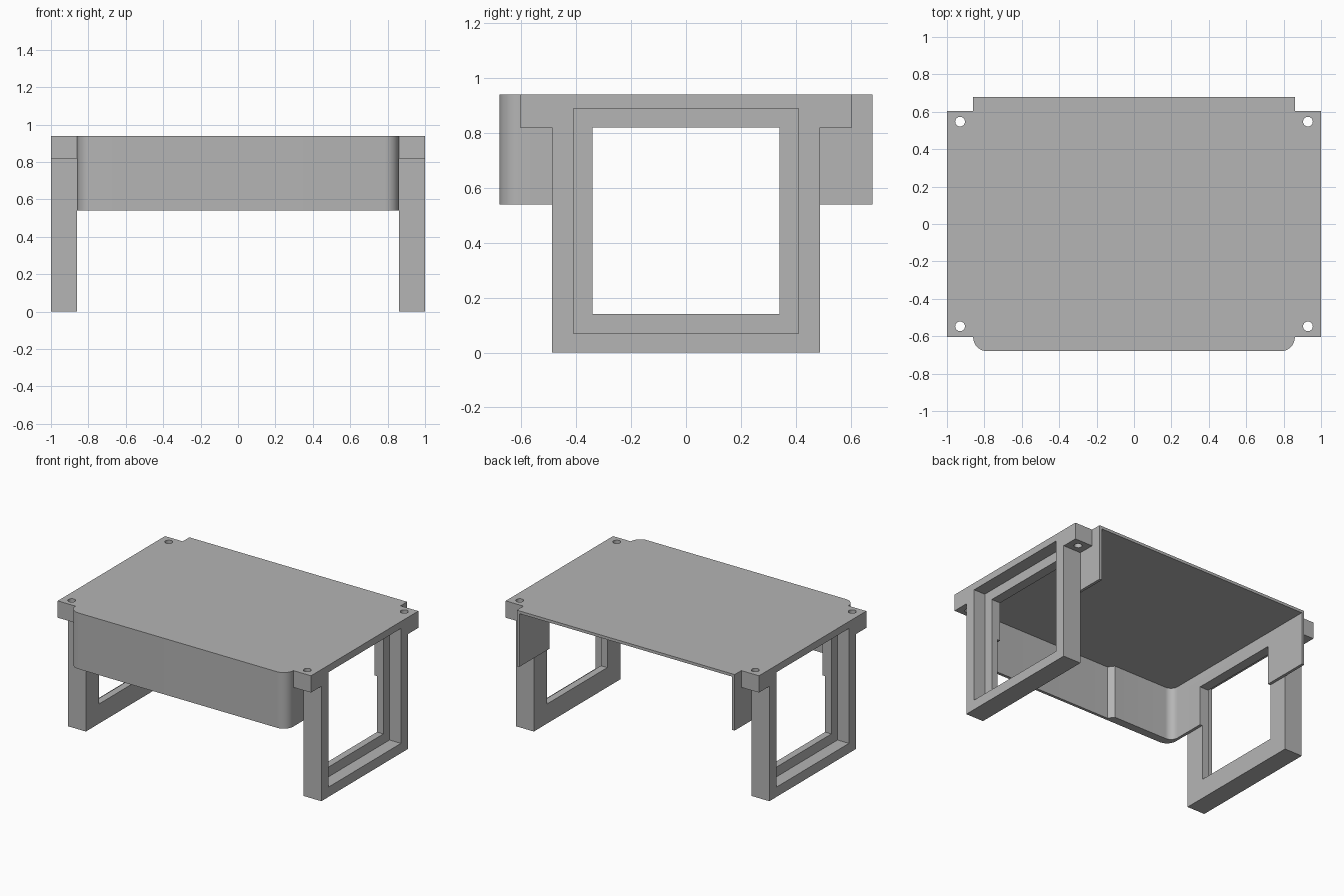
import bpy, bmesh, math
from mathutils import Vector

cube = bpy.data.objects.get("Cube")
if cube:
    bpy.data.objects.remove(cube, do_unlink=True)

grey = bpy.data.materials.new("plain_grey")
grey.use_nodes = True
colour = (0.46, 0.46, 0.46, 1)
grey.diffuse_color = colour
grey.node_tree.nodes["Principled BSDF"].inputs["Base Color"].default_value = colour


def prism(name, outline, start, depth, axis="z"):
    """Extrude a flat outline along z, or a (y, z) outline along x."""
    bm = bmesh.new()
    if axis == "z":
        points = [(a, b, start) for a, b in outline]
        step = Vector((0, 0, depth))
    else:
        points = [(start, a, b) for a, b in outline]
        step = Vector((depth, 0, 0))
    face = bm.faces.new([bm.verts.new(p) for p in points])
    result = bmesh.ops.extrude_face_region(bm, geom=[face])
    top = [v for v in result["geom"] if isinstance(v, bmesh.types.BMVert)]
    bmesh.ops.translate(bm, verts=top, vec=step)
    bmesh.ops.recalc_face_normals(bm, faces=bm.faces)
    mesh = bpy.data.meshes.new(name)
    bm.to_mesh(mesh)
    bm.free()
    mesh.materials.append(grey)
    obj = bpy.data.objects.new(name, mesh)
    bpy.context.collection.objects.link(obj)
    return obj


def arc(cx, cy, r, start, end, steps=10):
    angles = [math.radians(start + (end - start) * i / steps) for i in range(steps + 1)]
    return [(cx + r * math.cos(a), cy + r * math.sin(a)) for a in angles]


def rect(a0, a1, b0, b1):
    return [(a0, b0), (a1, b0), (a1, b1), (a0, b1)]


def cut(obj, cutters):
    """Subtract each cutter, bake the result and remove the cutters."""
    for cutter in cutters:
        cutter.hide_render = True
        mod = obj.modifiers.new("cut", "BOOLEAN")
        mod.operation = "DIFFERENCE"
        mod.solver = "EXACT"
        mod.object = cutter
    graph = bpy.context.evaluated_depsgraph_get()
    baked = bpy.data.meshes.new_from_object(obj.evaluated_get(graph))
    obj.modifiers.clear()
    obj.data = baked
    for cutter in cutters:
        bpy.data.objects.remove(cutter, do_unlink=True)


def smooth(obj):
    bpy.ops.object.select_all(action="DESELECT")
    obj.select_set(True)
    bpy.context.view_layer.objects.active = obj
    bpy.ops.object.shade_smooth_by_angle(angle=math.radians(30))


TOP, LOW, LEDGE = 0.94, 0.54, 0.82
SIDE, DEPTH, WALL = 0.86, 0.68, 0.02

# Hood: top plate with front and side walls, open below and behind
r = 0.075
outer = (arc(r - SIDE, r - DEPTH, r, 180, 270)
         + arc(SIDE - r, r - DEPTH, r, 270, 360)
         + [(SIDE, DEPTH), (-SIDE, DEPTH)])
hood = prism("hood", outer, LOW, TOP - LOW)

# Hollow, with a thicker stretch of front wall on the right
ri, x_in, y_in, y_pad = r - WALL, SIDE - WALL, WALL - DEPTH, -0.62
hollow = (arc(ri - x_in, y_pad + ri, ri, 180, 270)
          + [(-0.36, y_pad), (-0.33, y_in)]
          + arc(x_in - ri, y_in + ri, ri, 270, 360)
          + [(x_in, 0.8), (-x_in, 0.8)])
cut(hood, [
    prism("hood_hollow", hollow, LOW - 0.1, TOP - WALL - LOW + 0.1),
    prism("hood_window", rect(-0.34, 0.34, 0.14, LEDGE), -1.2, 2.4, "x"),
])
smooth(hood)

# Side frames: leg frame, overhanging tabs, stepped window and screw holes
leg, tab = 0.488, 0.605
t_shape = [(-leg, 0), (leg, 0), (leg, LEDGE), (tab, LEDGE),
           (tab, TOP), (-tab, TOP), (-tab, LEDGE), (-leg, LEDGE)]
for side, label in ((1, "left"), (-1, "right")):
    frame = prism(label + "_side_frame", t_shape, side * SIDE, side * (1 - SIDE), "x")
    cutters = [
        prism("recess", rect(-0.41, 0.41, 0.07, 0.89), side * 0.91, side * 0.2, "x"),
        prism("window", rect(-0.34, 0.34, 0.14, LEDGE), side * 0.8, side * 0.4, "x"),
    ]
    for y in (-0.547, 0.547):
        hole = arc(side * 0.93, y, 0.026, 0, 360, 24)[:-1]
        cutters.append(prism("screw_hole", hole, 0.7, 0.4))
    cut(frame, cutters)
    smooth(frame)
